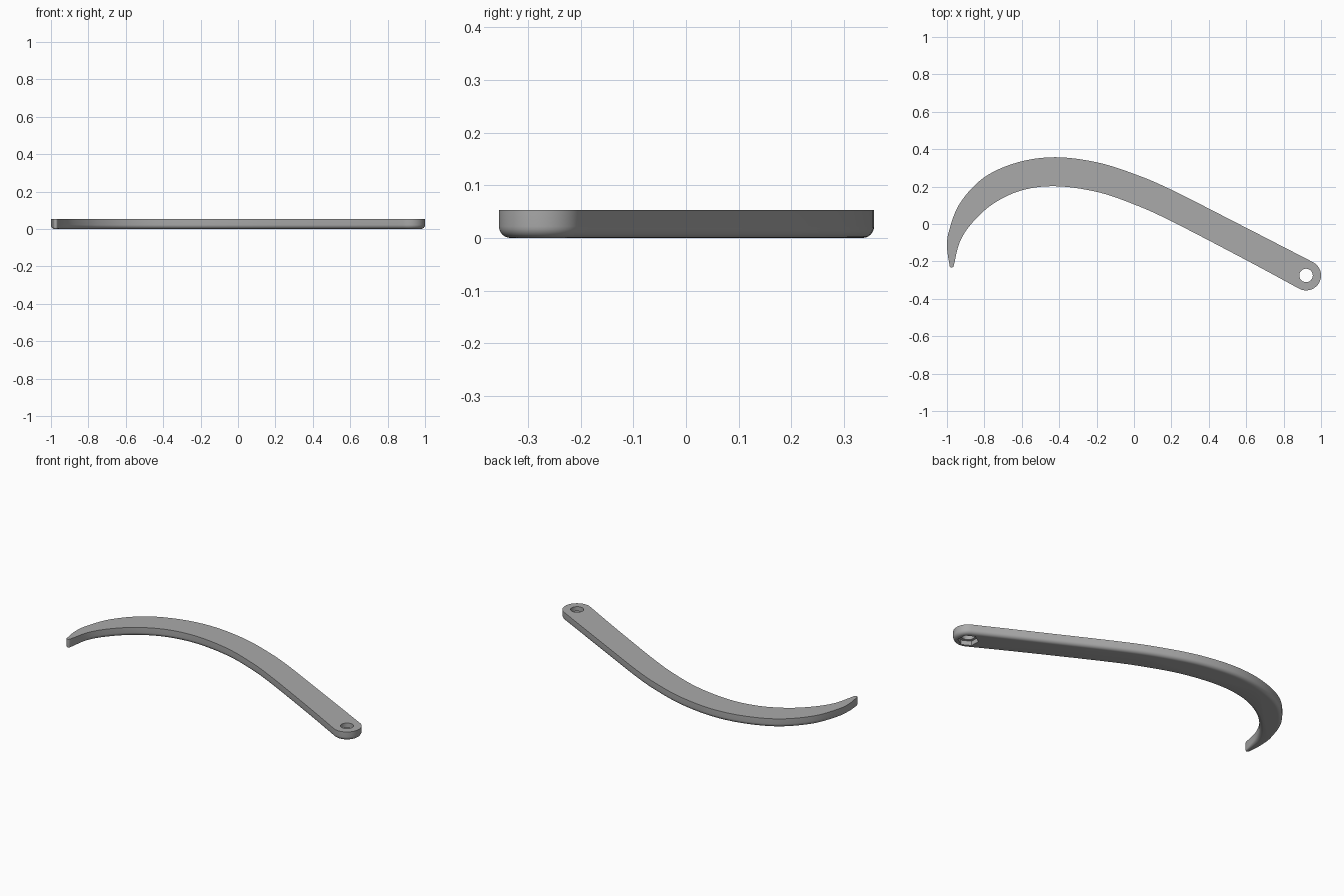
import bpy, bmesh, math
from mathutils import Vector

HEIGHT, FILLET = 0.053, 0.022
PIVOT, BOSS_R = Vector((0.92, -0.275)), 0.08
TIP, TIP_R = Vector((-0.975, -0.222)), 0.011

cube = bpy.data.objects.get("Cube")
if cube:
    bpy.data.objects.remove(cube, do_unlink=True)

steel = bpy.data.materials.new("grey steel")
steel.use_nodes = True
grey = (0.4, 0.4, 0.4, 1)
steel.diffuse_color = grey
steel.node_tree.nodes["Principled BSDF"].inputs["Base Color"].default_value = grey


def smooth_path(points, steps=8):
    """Catmull-Rom curve through the points."""
    p = [Vector(q) for q in points]
    p = [2 * p[0] - p[1]] + p + [2 * p[-1] - p[-2]]
    out = []
    for a, b, c, d in zip(p, p[1:], p[2:], p[3:]):
        for i in range(steps):
            t = i / steps
            out.append(0.5 * (2 * b + (c - a) * t + (2 * a - 5 * b + 4 * c - d) * t * t
                              + (3 * b - a - 3 * c + d) * t ** 3))
    return out + [p[-2]]


def arc(centre, radius, start, end, n):
    angles = [math.radians(start + (end - start) * i / n) for i in range(n + 1)]
    return [centre + radius * Vector((math.cos(a), math.sin(a))) for a in angles]


# Outline, counter-clockwise: boss, outer curve, tip, inner curve
boss = arc(PIVOT, BOSS_R, -117.7, 62.3, 32)
tip = arc(TIP, TIP_R, 190, 350, 8)
outer = smooth_path([boss[-1], (0.57, -0.005), (0.2, 0.183), (0, 0.268), (-0.2, 0.33),
                     (-0.42, 0.357), (-0.62, 0.33), (-0.8, 0.25), (-0.93, 0.112),
                     (-0.99, -0.04), (-0.999, -0.13), tip[0]])
inner = smooth_path([tip[-1], (-0.93, -0.093), (-0.86, 0.012), (-0.75, 0.11), (-0.6, 0.18),
                     (-0.42, 0.202), (-0.2, 0.172), (0, 0.105), (0.2, 0.015),
                     (0.6, -0.193), boss[0]])
outline = boss + outer[1:-1] + tip + inner[1:-1]

# Inward normals and a fillet that shrinks toward the narrow tip
count = len(outline)
normals, fillets = [], []
for i, p in enumerate(outline):
    along = (outline[(i + 1) % count] - outline[i - 1]).normalized()
    normals.append(Vector((-along.y, along.x)))
    fillets.append(min(FILLET, 0.008 + 0.12 * max(0, (p - TIP).length - TIP_R)))

# Arm: flat top, straight wall, rounded lower edge, flat underside
bm = bmesh.new()
rings = [[bm.verts.new((p.x, p.y, HEIGHT)) for p in outline]]
STEPS = 6
for k in range(STEPS + 1):
    a = math.pi / 2 * k / STEPS
    ring = []
    for p, n, r in zip(outline, normals, fillets):
        q = p + n * r * (1 - math.cos(a))
        ring.append(bm.verts.new((q.x, q.y, r * (1 - math.sin(a)))))
    rings.append(ring)
for upper, lower in zip(rings, rings[1:]):
    for i in range(count):
        j = (i + 1) % count
        bm.faces.new((upper[j], upper[i], lower[i], lower[j]))
bm.faces.new(rings[0])
bm.faces.new(rings[-1][::-1])
bmesh.ops.recalc_face_normals(bm, faces=bm.faces)
mesh = bpy.data.meshes.new("curved_arm")
bm.to_mesh(mesh)
bm.free()
arm = bpy.data.objects.new("curved_arm", mesh)
bpy.context.collection.objects.link(arm)
mesh.materials.append(steel)


def cut(name, sides, radius, bottom, top, turn=0):
    """Cut a prism out of the arm at the pivot."""
    bpy.ops.mesh.primitive_cylinder_add(
        vertices=sides, radius=radius, depth=top - bottom,
        location=(PIVOT.x, PIVOT.y, (top + bottom) / 2), rotation=(0, 0, math.radians(turn)))
    cutter = bpy.context.object
    cutter.name = name
    cutter.data.materials.append(steel)
    mod = arm.modifiers.new(name, 'BOOLEAN')
    mod.operation, mod.solver, mod.object = 'DIFFERENCE', 'EXACT', cutter
    bpy.context.view_layer.objects.active = arm
    bpy.ops.object.modifier_apply(modifier=name)
    bpy.data.objects.remove(cutter, do_unlink=True)


# Round bolt hole and hexagonal nut pocket underneath
cut("bolt_hole", 32, 0.036, -0.1, 0.2)
cut("nut_pocket", 6, 0.056, -0.1, 0.026, turn=2.3)

bpy.ops.object.select_all(action='DESELECT')
arm.select_set(True)
bpy.context.view_layer.objects.active = arm
bpy.ops.object.shade_smooth_by_angle(angle=math.radians(30))
